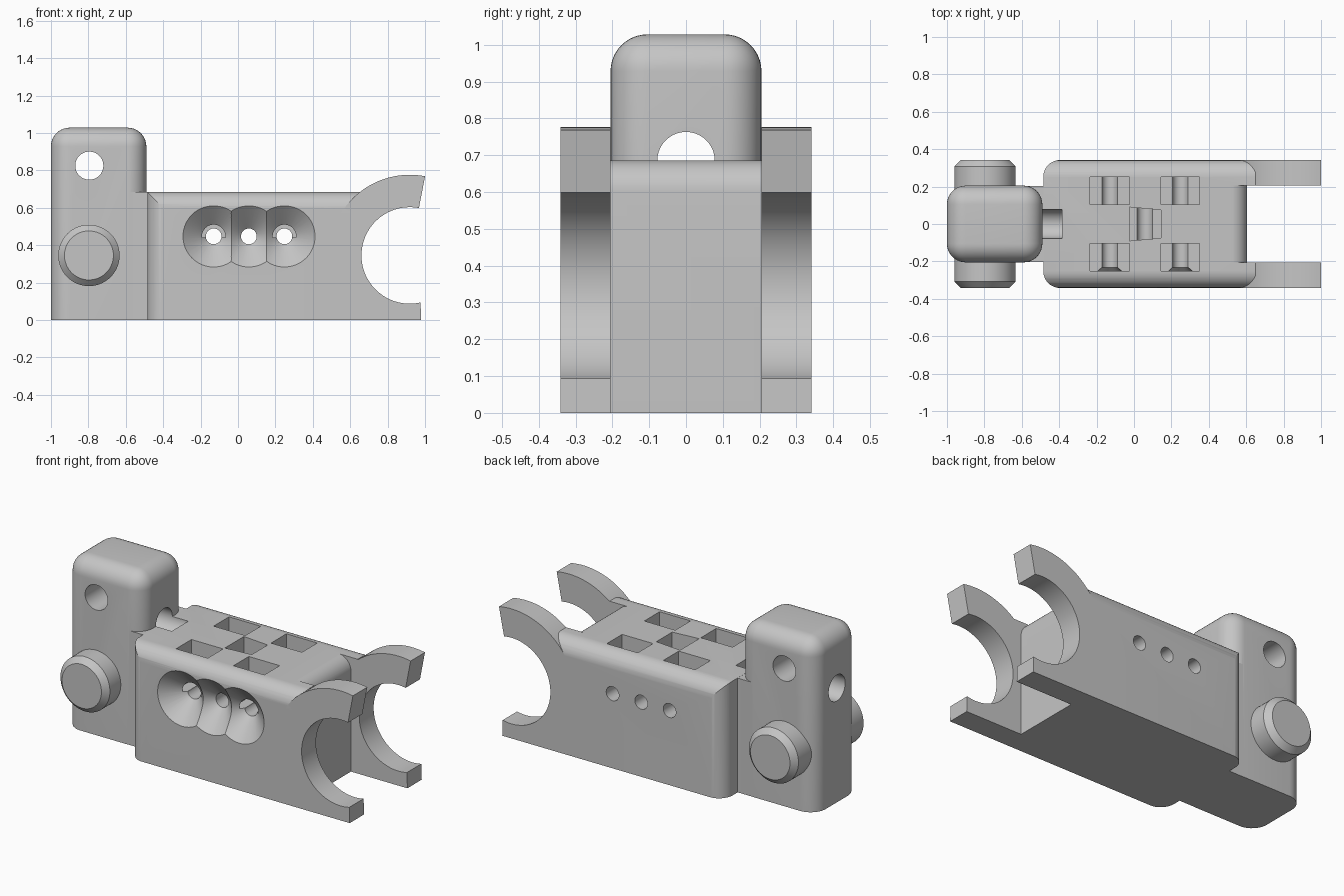
import bpy, bmesh, math
from mathutils import Matrix, Vector

old = bpy.data.objects.get("Cube")
if old:
    bpy.data.objects.remove(old, do_unlink=True)

grey = bpy.data.materials.new("plain grey")
grey.use_nodes = True
grey.diffuse_color = (0.56, 0.56, 0.56, 1)
grey.node_tree.nodes["Principled BSDF"].inputs["Base Color"].default_value = (0.56, 0.56, 0.56, 1)


def finish(bm, name):
    bmesh.ops.recalc_face_normals(bm, faces=bm.faces)
    mesh = bpy.data.meshes.new(name)
    bm.to_mesh(mesh)
    bm.free()
    mesh.materials.append(grey)
    obj = bpy.data.objects.new(name, mesh)
    bpy.context.collection.objects.link(obj)
    return obj


def box(name, x, y, z, rounded=None, radius=0.09):
    """Box from ranges; edges whose direction from the centre passes the rule are rounded."""
    bm = bmesh.new()
    bmesh.ops.create_cube(bm, size=1)
    mids = {e: (e.verts[0].co + e.verts[1].co) for e in bm.edges}
    picked = [e for e, m in mids.items() if rounded and rounded(m)]
    for v in bm.verts:
        v.co = Vector([(r[0] + r[1]) / 2 + c * (r[1] - r[0]) for r, c in zip((x, y, z), v.co)])
    if picked:
        bmesh.ops.bevel(bm, geom=picked, offset=radius, segments=10, profile=0.5, affect='EDGES')
    return finish(bm, name)


def prism(name, points, low, high, axis):
    """Extrude an outline: (x, z) points along y, or (x, y) points along z."""
    bm = bmesh.new()
    place = (lambda p: (p[0], low, p[1])) if axis == 'y' else (lambda p: (p[0], p[1], low))
    face = bm.faces.new([bm.verts.new(place(p)) for p in points])
    new = bmesh.ops.extrude_face_region(bm, geom=[face])["geom"]
    step = Vector((0, high - low, 0) if axis == 'y' else (0, 0, high - low))
    bmesh.ops.translate(bm, vec=step, verts=[g for g in new if isinstance(g, bmesh.types.BMVert)])
    return finish(bm, name)


def rod(name, centre, r1, r2, length, axis, segments=64):
    """Cylinder or cone along x or y, r1 at the low end."""
    bm = bmesh.new()
    turn = Matrix.Rotation(math.pi / 2, 4, 'Y') if axis == 'x' else Matrix.Rotation(-math.pi / 2, 4, 'X')
    bmesh.ops.create_cone(bm, cap_ends=True, segments=segments, radius1=r1, radius2=r2, depth=length,
                          matrix=Matrix.Translation(centre) @ turn @ Matrix.Rotation(0.03, 4, 'Z'))
    return finish(bm, name)


def combine(obj, tool, operation):
    mod = obj.modifiers.new("combine", 'BOOLEAN')
    mod.operation, mod.solver, mod.object = operation, 'EXACT', tool
    mod.use_hole_tolerant = True
    bpy.context.view_layer.objects.active = obj
    bpy.ops.object.modifier_apply(modifier=mod.name)
    bpy.data.objects.remove(tool, do_unlink=True)


def arc(centre, radius, start, end, count=32):
    angles = [math.radians(start + (end - start) * i / count) for i in range(count + 1)]
    return [(centre[0] + radius * math.cos(a), centre[1] + radius * math.sin(a)) for a in angles]


def smooth(obj):
    bpy.ops.object.select_all(action='DESELECT')
    obj.select_set(True)
    bpy.context.view_layer.objects.active = obj
    bpy.ops.object.shade_smooth_by_angle(angle=math.radians(25))


TOP, SIDE, INNER, SEAM, END = 0.685, 0.341, 0.205, -0.485, 0.605

# Main body: rounded long edges, rounded upright corners at the left
body = box("main_body", (-0.8, 0.65), (-SIDE, SIDE), (0, TOP),
           lambda m: m.z > 0.5 and abs(m.y) > 0.5)
combine(body, box("left_corners", (SEAM, 1.2), (-SIDE - 0.001, SIDE + 0.001), (-0.1, 1),
                  lambda m: abs(m.z) < 0.1 and m.x < -0.5), 'INTERSECT')

# Slot between the arms, leaving a rounded top edge on the end wall
slot = arc((END - 0.085, TOP - 0.084), 0.085, 0, 90, 10)
slot += [(END - 0.085, 1), (1.2, 1), (1.2, -0.1), (END, -0.1)]
combine(body, prism("end_slot", slot, -INNER, INNER, 'y'), 'DIFFERENCE')

# Open clip arms on both sides
ring, r_in, r_out = (0.918, 0.345), 0.258, 0.431
clip = arc(ring, r_out, 79, 180) + [(ring[0] - r_out, 0), (0.979, 0)] + arc(ring, r_in, 283, 79, 48)
for low, high in ((-SIDE, -INNER), (INNER, SIDE)):
    combine(body, prism("clip_arm", clip, low, high, 'y'), 'UNION')

# Top pockets: four rectangles around a tapered one
FLOOR = TOP - 0.245
for x0, x1 in ((-0.235, -0.025), (0.145, 0.35)):
    for y0, y1 in ((-0.25, -0.105), (0.105, 0.25)):
        combine(body, box("pocket", (x0, x1), (y0, y1), (FLOOR, 1)), 'DIFFERENCE')
combine(body, prism("taper", [(-0.024, -0.09), (0.144, -0.075), (0.144, 0.075), (-0.024, 0.09)],
                    FLOOR, 1, 'z'), 'DIFFERENCE')

# Three countersunk cross holes
for x in (-0.13, 0.058, 0.248):
    combine(body, rod("sink", (x, -SIDE + 0.0375, 0.447), 0.2085, 0.036, 0.135 + 0.02, 'y'), 'DIFFERENCE')
    combine(body, rod("bore", (x, 0, 0.447), 0.042, 0.042, 1, 'y', 40), 'DIFFERENCE')

# Tower with rounded edges and a squared neck into the body
tower = box("tower", (-1, -0.49), (-INNER, INNER), (0, 1.028),
            lambda m: m.z > -0.5, 0.1)
combine(tower, box("neck", (-0.7, -0.38), (-INNER + 0.001, INNER - 0.001), (0, TOP - 0.001)), 'UNION')
combine(tower, rod("cross_hole", (-0.795, 0, 0.825), 0.075, 0.075, 1, 'y'), 'DIFFERENCE')

# Lengthwise channel through the tower, ending in the body top
for part in (tower, body):
    combine(part, rod("channel", (-0.784, 0, TOP), 0.078, 0.078, 0.8, 'x', 56), 'DIFFERENCE')

# Pivot pin with chamfered ends
pin = rod("pivot_pin", (-0.797, 0, 0.345), 0.164, 0.164, 2 * SIDE, 'y')
bm = bmesh.new()
bm.from_mesh(pin.data)
rims = [e for e in bm.edges if abs(e.verts[0].co.y - e.verts[1].co.y) < 0.01]
bmesh.ops.bevel(bm, geom=rims, offset=0.033, segments=1, affect='EDGES')
bm.to_mesh(pin.data)
bm.free()

for part in (body, tower, pin):
    smooth(part)
